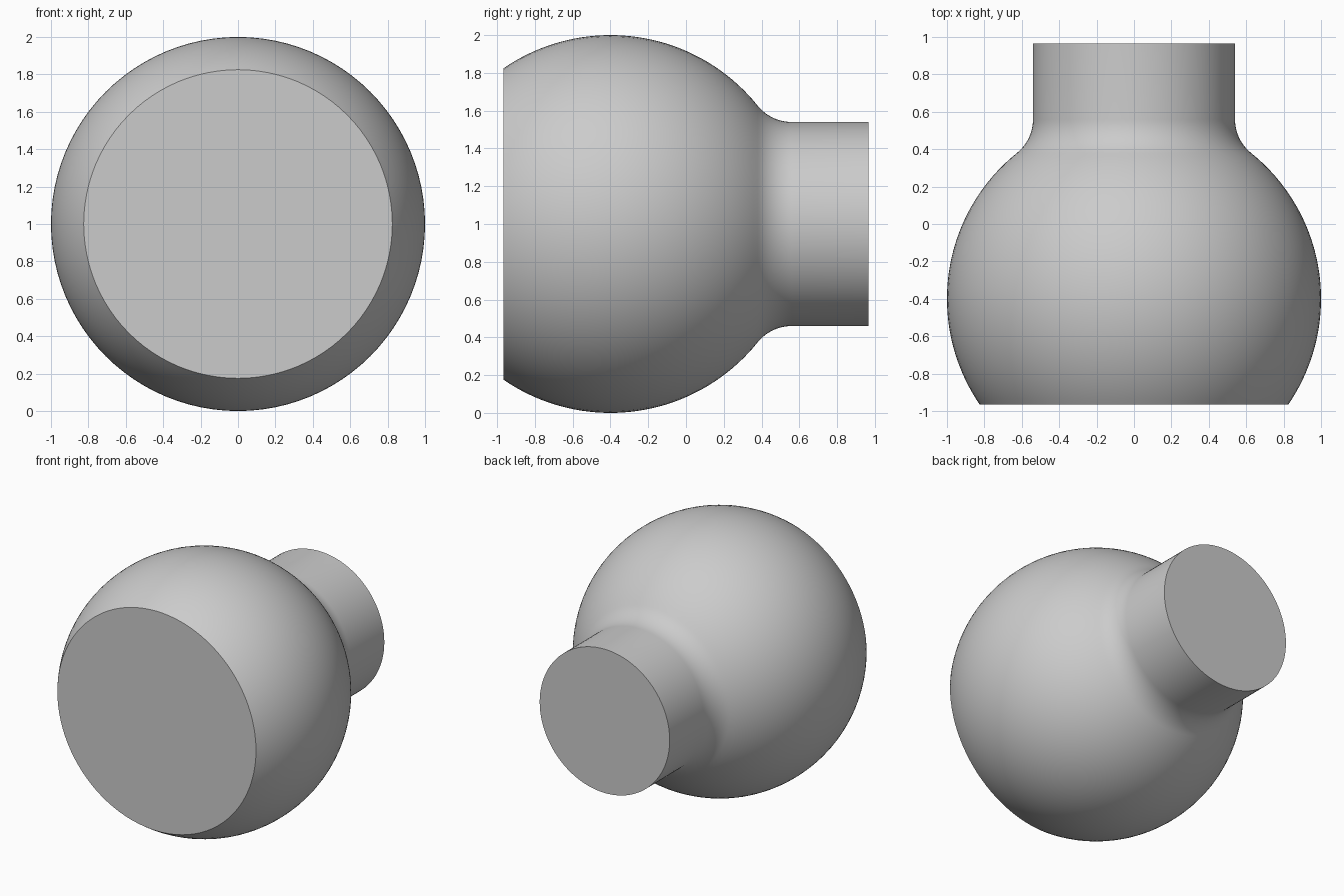
import bpy, bmesh
from math import sin, cos, pi, atan2, hypot, radians
from mathutils import Matrix, Vector

cube = bpy.data.objects.get("Cube")
if cube:
    bpy.data.objects.remove(cube, do_unlink=True)

# Single plain grey
grey = bpy.data.materials.new("light_grey")
grey.use_nodes = True
colour = (0.6, 0.6, 0.6, 1)
grey.diffuse_color = colour
grey.node_tree.nodes["Principled BSDF"].inputs["Base Color"].default_value = colour

# Main dimensions along the y axis
FRONT, BACK = -0.965, 0.965
BALL_Y, BALL_R = -0.4, 1.0
NECK_R, NECK_START = 0.54, 0.56
SEGMENTS = 96

# Fillet circle tangent to both the ball and the neck
run = NECK_START - BALL_Y
fillet = (run**2 + NECK_R**2 - BALL_R**2) / (2 * (BALL_R - NECK_R))
fillet_r = NECK_R + fillet
join = atan2(fillet_r, run)


def arc(cy, cr, radius, start, end, steps):
    """Points (y, r) along a circular arc."""
    angles = [start + (end - start) * i / steps for i in range(steps + 1)]
    return [(cy + radius * cos(a), cr + radius * sin(a)) for a in angles]


# Profile: flat front, ball, fillet, neck, flat back
front_r = (BALL_R**2 - (FRONT - BALL_Y)**2) ** 0.5
profile = arc(BALL_Y, 0, BALL_R, atan2(front_r, FRONT - BALL_Y), join, 40)
profile += arc(NECK_START, fillet_r, fillet, join + pi, 1.5 * pi, 12)[1:]
profile.append((BACK, NECK_R))

# Revolve the profile as rings and close both ends with flat discs
bm = bmesh.new()
rings = []
for y, r in profile:
    rings.append([bm.verts.new((r * cos(2 * pi * i / SEGMENTS), y,
                                1 + r * sin(2 * pi * i / SEGMENTS)))
                  for i in range(SEGMENTS)])
for a, b in zip(rings, rings[1:]):
    for i in range(SEGMENTS):
        j = (i + 1) % SEGMENTS
        bm.faces.new((a[i], a[j], b[j], b[i]))
bm.faces.new(rings[0])
bm.faces.new(rings[-1])
bmesh.ops.recalc_face_normals(bm, faces=bm.faces)

mesh = bpy.data.meshes.new("ball_with_neck")
bm.to_mesh(mesh)
bm.free()
mesh.materials.append(grey)
body = bpy.data.objects.new("ball_with_neck", mesh)
bpy.context.collection.objects.link(body)

# Smooth sides with crisp end rims
bpy.ops.object.select_all(action="DESELECT")
body.select_set(True)
bpy.context.view_layer.objects.active = body
bpy.ops.object.shade_smooth_by_angle(angle=radians(30))
